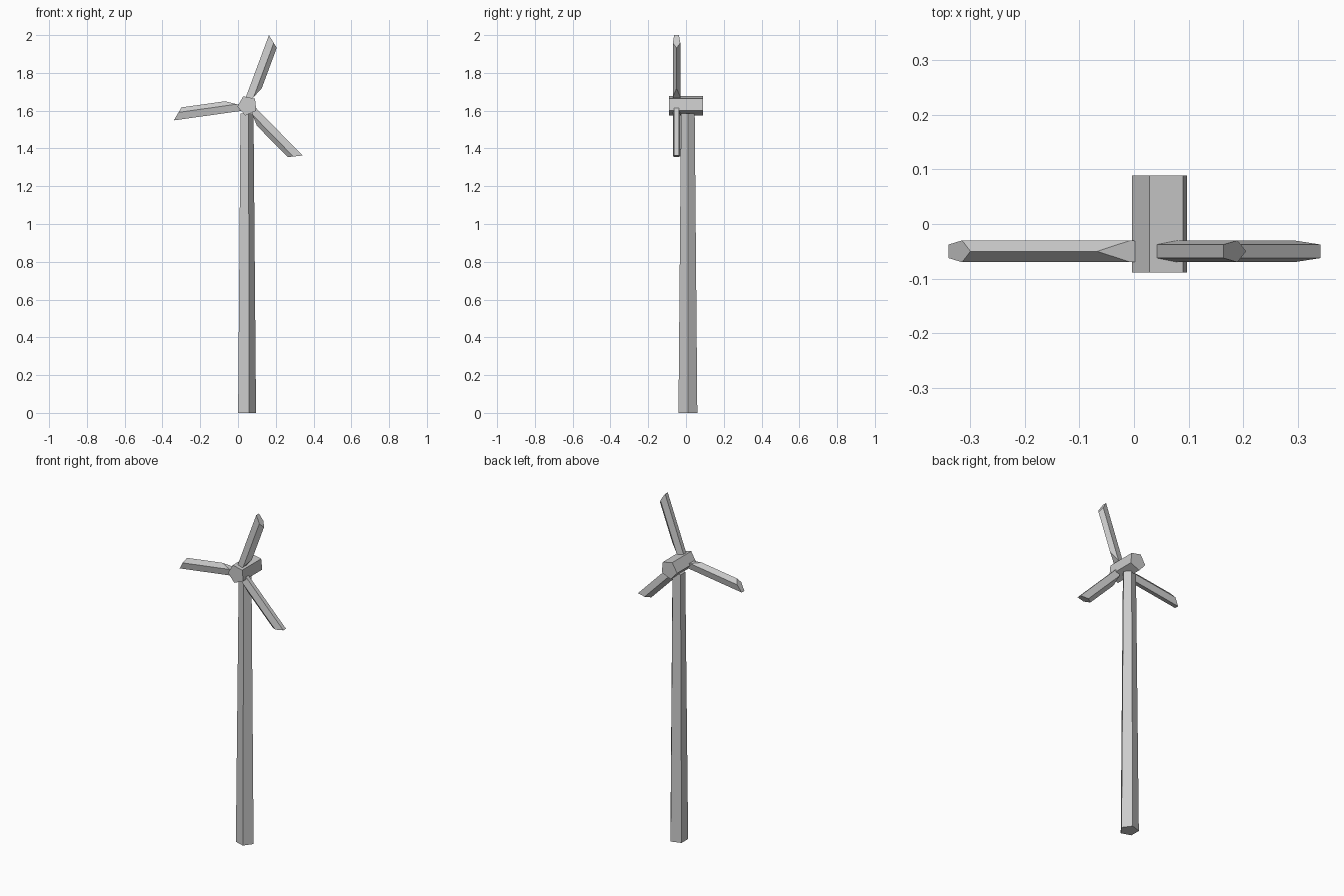
import bpy, bmesh
from math import cos, sin, radians
from mathutils import Matrix, Vector

if "Cube" in bpy.data.objects:
    bpy.data.objects.remove(bpy.data.objects["Cube"])

HUB = Vector((0.05, 0.0, 1.627))


def pentagon(radius, start):
    return [(radius * cos(radians(start + 72 * i)),
             radius * sin(radians(start + 72 * i))) for i in range(5)]


def loft(name, ring_a, ring_b):
    """Closed flat-sided bar between two matching rings."""
    bm = bmesh.new()
    a = [bm.verts.new(p) for p in ring_a]
    b = [bm.verts.new(p) for p in ring_b]
    n = len(a)
    bm.faces.new(a)
    bm.faces.new(b)
    for i in range(n):
        j = (i + 1) % n
        bm.faces.new((a[i], a[j], b[j], b[i]))
    bmesh.ops.recalc_face_normals(bm, faces=bm.faces)
    mesh = bpy.data.meshes.new(name)
    bm.to_mesh(mesh)
    bm.free()
    obj = bpy.data.objects.new(name, mesh)
    bpy.context.collection.objects.link(obj)
    return obj


# Tapered five-sided tower
loft("tower",
     [(0.043 + x, 0.01 + y, 0.0) for x, y in pentagon(0.0525, 0)],
     [(0.044 + x, 0.01 + y, 1.586) for x, y in pentagon(0.038, 0)])

# Five-sided nacelle running front to back
nacelle = pentagon(0.054, 42)
loft("nacelle",
     [(HUB.x + x, -0.089, HUB.z + z) for x, z in nacelle],
     [(HUB.x + x, 0.089, HUB.z + z) for x, z in nacelle])


# Blades: stretched pentagon section (v across, y deep) with slanted ends
def blade(name, angle, scale):
    section = [(-0.0045 - 0.0345 * c, 0.021 * s) for c, s in pentagon(1, 0)]
    root = [(max(0.112 - 2.42 * (v + 0.039), -0.02), v, y) for v, y in section]
    tip = [(0.344 + 0.784 * (v + 0.039), v, y) for v, y in section]
    turn = Matrix.Rotation(radians(-angle), 3, 'Y')
    centre = HUB + Vector((0, -0.05, 0))

    def place(ring):
        return [centre + turn @ Vector((u * scale, y, v)) for u, v, y in ring]
    loft(name, place(root), place(tip))


blade("blade_left", 188, 1.01)
blade("blade_top", 69.6, 0.99)
blade("blade_right", -45.6, 1.0)
